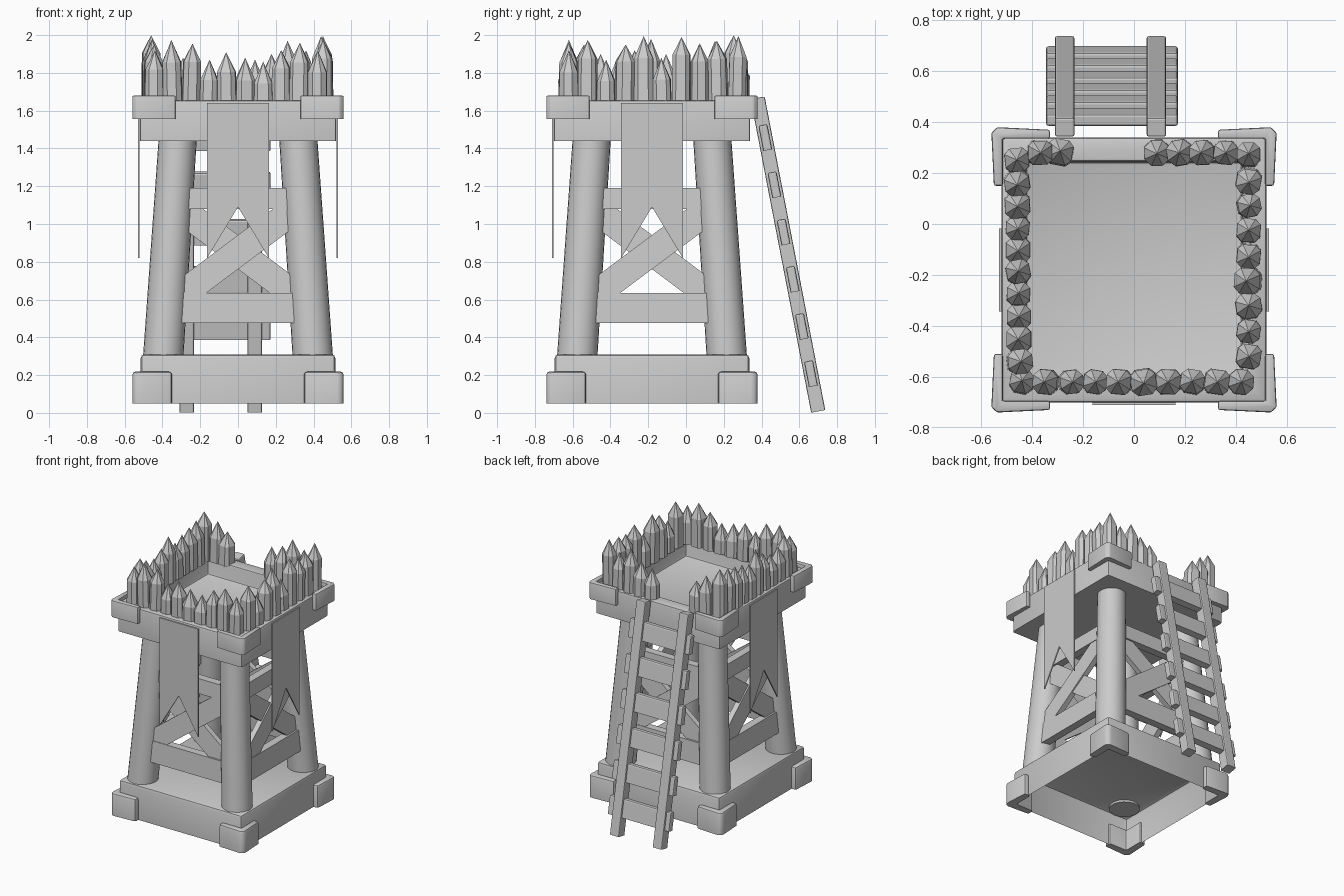
import bpy, bmesh, random
from math import atan2, pi
from mathutils import Vector, Matrix

random.seed(4)
if "Cube" in bpy.data.objects:
    bpy.data.objects.remove(bpy.data.objects["Cube"])

GREY = (0.6, 0.6, 0.6, 1)
mat = bpy.data.materials.new("plain grey")
mat.use_nodes = True
mat.diffuse_color = GREY
mat.node_tree.nodes["Principled BSDF"].inputs["Base Color"].default_value = GREY

CY = -0.18                                   # tower axis in y
CENTRE = Matrix.Translation((0, CY, 0))


def turn(i):
    """Quarter turns about the tower axis."""
    return CENTRE @ Matrix.Rotation(i * pi / 2, 4, 'Z')


def finish(name, bm, matrix=Matrix(), bevel=0.0, smooth=False):
    """Round every sharp edge above the underside, then make the object."""
    bmesh.ops.recalc_face_normals(bm, faces=bm.faces)
    if bevel:
        bottom = min(v.co.z for v in bm.verts) + 0.001
        edges = [e for e in bm.edges if abs(e.calc_face_angle(0)) > 0.5
                 and max(v.co.z for v in e.verts) > bottom]
        bmesh.ops.bevel(bm, geom=edges, offset=bevel, segments=2, profile=0.5,
                        affect='EDGES', clamp_overlap=True)
    me = bpy.data.meshes.new(name)
    bm.to_mesh(me)
    bm.free()
    me.materials.append(mat)
    me.transform(matrix)
    ob = bpy.data.objects.new(name, me)
    bpy.context.scene.collection.objects.link(ob)
    if smooth:
        bpy.ops.object.select_all(action='DESELECT')
        bpy.context.view_layer.objects.active = ob
        ob.select_set(True)
        bpy.ops.object.shade_smooth_by_angle()


def box_mesh(lo, hi):
    lo, hi = Vector(lo), Vector(hi)
    bm = bmesh.new()
    bmesh.ops.create_cube(bm, size=1)
    bmesh.ops.scale(bm, vec=hi - lo, verts=bm.verts)
    bmesh.ops.translate(bm, vec=(lo + hi) / 2, verts=bm.verts)
    return bm


def extrude(bm, face, depth):
    new = bmesh.ops.extrude_face_region(bm, geom=[face])["geom"]
    bmesh.ops.translate(bm, vec=depth, verts=[v for v in new if isinstance(v, bmesh.types.BMVert)])


def prism(points, depth):
    """Extrude a closed outline of 3D points along a vector."""
    bm = bmesh.new()
    extrude(bm, bm.faces.new([bm.verts.new(p) for p in points]), depth)
    return bm


def facing(bm, z):
    bm.normal_update()
    return [f for f in bm.faces if f.normal.z * z > 0.9]


def corner_bracket(name, i, arm, inner, outer, z0, z1, bevel):
    cut = outer - 0.022
    outline = [(outer, cut), (outer - 0.01, arm), (inner, arm),
               (inner, inner), (arm, inner), (arm, outer - 0.01), (cut, outer)]
    finish(name, prism([(x, y, z0) for x, y in outline], (0, 0, z1 - z0)), turn(i), bevel, True)


# Foundation, hollow underneath
B = 0.515
bm = box_mesh((-B, -B, 0.05), (B, B, 0.31))
bmesh.ops.delete(bm, geom=facing(bm, -1), context='FACES_ONLY')
finish("foundation", bm, CENTRE, 0.02, True)

# Platform with sunken floor
P = 0.52
bm = box_mesh((-P, -P, 1.44), (P, P, 1.655))
top = facing(bm, 1)[0]
bmesh.ops.inset_region(bm, faces=[top], thickness=P - 0.385)
extrude(bm, top, (0, 0, -0.12))
bmesh.ops.delete(bm, geom=[f for f in bm.faces if f == top], context='FACES_ONLY')
finish("platform", bm, CENTRE, 0.014, True)

# Corner brackets on foundation and platform
for i in range(4):
    corner_bracket("foundation_corner", i, 0.35, 0.50, 0.56, 0.05, 0.218, 0.015)
    corner_bracket("platform_corner", i, 0.33, 0.515, 0.56, 1.555, 1.68, 0.008)

# Leaning round legs
LEAN = 0.075 / 1.13                          # inward shift per unit of height


def leg_x(z):
    return 0.395 - LEAN * (z - 0.31)


for i in range(4):
    bm = bmesh.new()
    bmesh.ops.create_cone(bm, cap_ends=True, segments=24, radius1=0.107, radius2=0.101, depth=1.16)
    for v in bm.verts:
        z = v.co.z + 0.875
        v.co += Vector((leg_x(z), leg_x(z), 0.875))
    finish("leg", bm, turn(i), 0, True)


# Boards running into the legs and leaning with them
def board(name, i, x0, x1, z0, z1, width, near, thick):
    """Board from (x0, z0) to (x1, z1); near is its outward offset from the leg axis."""
    d = Vector((x1 - x0, 0, z1 - z0)).normalized()
    side = Vector((-d.z, 0, d.x)) * width / 2
    a, b = Vector((x0, 0, z0)), Vector((x1, 0, z1))
    pts = [a - side, b - side, b + side, a + side]
    for p in pts:
        p.y = -leg_x(p.z) - near
    finish(name, prism(pts, (0, thick, 0)), turn(i))


for i in range(4):
    board("lower_board", i, -0.33, 0.33, 0.555, 0.555, 0.16, 0.06, 0.06)
    board("upper_board", i, -0.3, 0.3, 1.135, 1.135, 0.11, 0.06, 0.06)
    board("front_brace", i, -0.31, 0.28, 0.62, 1.06, 0.145, 0.056, 0.04)
    board("rear_brace", i, 0.31, -0.28, 0.62, 1.06, 0.145, 0.046, 0.04)

# Swallow-tailed banners on the front and both sides
W = 0.163
for i in (0, 1, 3):
    outline = [(-W, 1.64), (W, 1.64), (W, 0.82), (0, 1.09), (-W, 0.82)]
    finish("banner", prism([(x, -0.53, z) for x, z in outline], (0, 0.009, 0)), turn(i))


# Palisade of pointed square stakes with cut corners
def stake(x, y, tip):
    bm = bmesh.new()
    w, c = random.uniform(0.046, 0.052), random.uniform(0.022, 0.03)
    ring = []
    for q in range(4):
        quarter = Matrix.Rotation(q * pi / 2, 3, 'Z')
        ring += [quarter @ Vector((w, -c, 0)), quarter @ Vector((w, c, 0))]
    h = tip - 1.64
    shoulder = Vector((0, 0, h - random.uniform(0.09, 0.12)))
    low = [bm.verts.new(p) for p in ring]
    high = [bm.verts.new(p * 0.97 + shoulder) for p in ring]
    point = bm.verts.new((0, 0, h))
    bm.faces.new(low)
    for k, v in enumerate(low):
        n = (k + 1) % len(low)
        bm.faces.new((v, low[n], high[n], high[k]))
        bm.faces.new((high[k], high[n], point))
    tilt = Matrix.Rotation(random.uniform(-0.03, 0.03), 4, random.choice('XY'))
    spin = Matrix.Rotation(random.uniform(-0.2, 0.2), 4, 'Z')
    finish("stake", bm, Matrix.Translation((x, y, 1.64)) @ tilt @ spin)


def stake_row(start, end, tips):
    a, b = Vector(start), Vector(end)
    for k, tip in enumerate(tips):
        p = a.lerp(b, k / (len(tips) - 1))
        stake(p.x, p.y, tip)


stake_row((-0.44, -0.62), (0.42, -0.62),
          (1.92, 1.975, 1.955, 1.87, 1.91, 1.88, 1.86, 1.92, 1.96, 1.92))
stake_row((0.45, -0.52), (0.45, 0.27),
          (1.975, 1.87, 1.95, 1.995, 1.88, 1.99, 1.955, 1.97, 1.995))
stake_row((-0.45, -0.54), (-0.46, 0.25),
          (1.95, 1.9, 1.88, 1.92, 1.98, 1.9, 1.93, 1.95, 1.97, 2.0))
stake_row((-0.37, 0.28), (-0.29, 0.28), (1.94, 1.88))
stake_row((0.09, 0.28), (0.36, 0.28), (1.87, 1.9, 1.97, 1.92))

# Ladder against the back
foot, head = Vector((0, 0.7, 0.008)), Vector((0, 0.379, 1.668))
run = head - foot
slope = Matrix.Translation(foot) @ Matrix.Rotation(atan2(-run.y, run.z), 4, 'X')
for x in (-0.272, 0.088):
    finish("ladder_rail", box_mesh((x - 0.038, -0.038, 0), (x + 0.038, 0.038, run.length)),
           slope, 0.008)
for k in range(6):
    s = (0.2 + 0.25 * k) / run.z * run.length
    finish("ladder_rung", box_mesh((-0.345, -0.024, s - 0.068), (0.172, 0.024, s + 0.068)),
           slope, 0.01)
